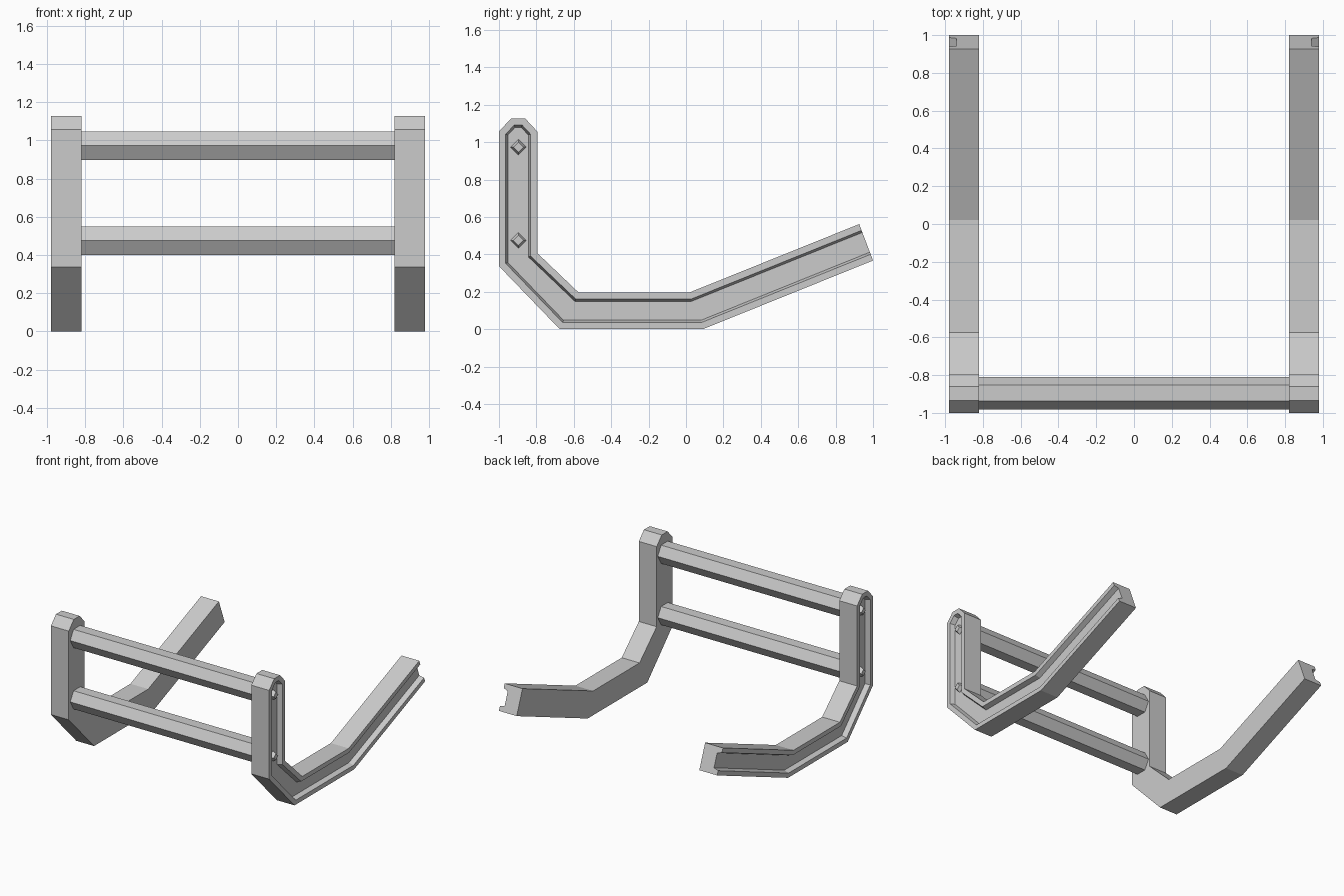
import bpy
import bmesh
from math import cos, sin, tau
from mathutils import Vector

if "Cube" in bpy.data.objects:
    bpy.data.objects.remove(bpy.data.objects["Cube"])


def ngon(n, r, y, z):
    return [Vector((y + r * cos(tau * i / n), z + r * sin(tau * i / n))) for i in range(n)]


def inset(pts, d, open_edge):
    """Mitred inset of a counter-clockwise outline; the open edge stays in place."""
    n, out = len(pts), []
    for i in range(n):
        a, b, c = pts[i - 1], pts[i], pts[(i + 1) % n]
        u, v = (b - a).normalized(), (c - b).normalized()
        du = 0 if (i - 1) % n == open_edge else d
        dv = 0 if i == open_edge else d
        p = b + Vector((-u.y, u.x)) * du
        q = b + Vector((-v.y, v.x)) * dv
        out.append(p + u * ((q - p).cross(v) / u.cross(v)))
    return out


def loft(name, rings, open_edge=None, mirror=False):
    """Join (x, outline) rings; at the open edge, one face closes the end."""
    bm = bmesh.new()
    loops = [[bm.verts.new((x, p.x, p.y)) for p in pts] for x, pts in rings]
    n = len(loops[0])
    for a, b in zip(loops, loops[1:]):
        for i in range(n):
            if i != open_edge:
                j = (i + 1) % n
                bm.faces.new((a[i], a[j], b[j], b[i]))
    if open_edge is not None:
        bm.faces.new([l[open_edge] for l in loops] +
                     [l[open_edge + 1] for l in reversed(loops)])
    bm.faces.new(loops[0])
    bm.faces.new(loops[-1])
    bmesh.ops.recalc_face_normals(bm, faces=bm.faces)
    mesh = bpy.data.meshes.new(name)
    bm.to_mesh(mesh)
    bm.free()
    obj = bpy.data.objects.new(name, mesh)
    bpy.context.collection.objects.link(obj)
    if mirror:
        obj.modifiers.new("Mirror", 'MIRROR').use_mirror_merge = False
    return obj


# Bent side rails with a tapered groove on the outer side, open at the rear tip
outline = [Vector(p) for p in (
    (-1, .34), (-.675, .003), (.09, .003), (1, .37), (.926, .565), (.02, .2),
    (-.575, .2), (-.795, .41), (-.795, 1.06), (-.86, 1.13), (-.935, 1.13), (-1, 1.06))]
for p in outline:
    p.y = max(p.y - .003, 0)
loft("side_rails", [(.82, outline), (.98, outline),
                    (.98, inset(outline, .036, 3)),
                    (.94, inset(outline, .048, 3))], open_edge=3, mirror=True)

# Hexagonal cross bars and the diamond bolts at their ends
for label, z in (("lower", .475), ("upper", .973)):
    bar = ngon(6, .086, -.895, z)
    loft(label + "_cross_bar", [(-.82, bar), (.82, bar)])
    loft(label + "_bolts", [(.94, ngon(4, .042, -.896, z)),
                            (.968, ngon(4, .027, -.896, z))], mirror=True)
